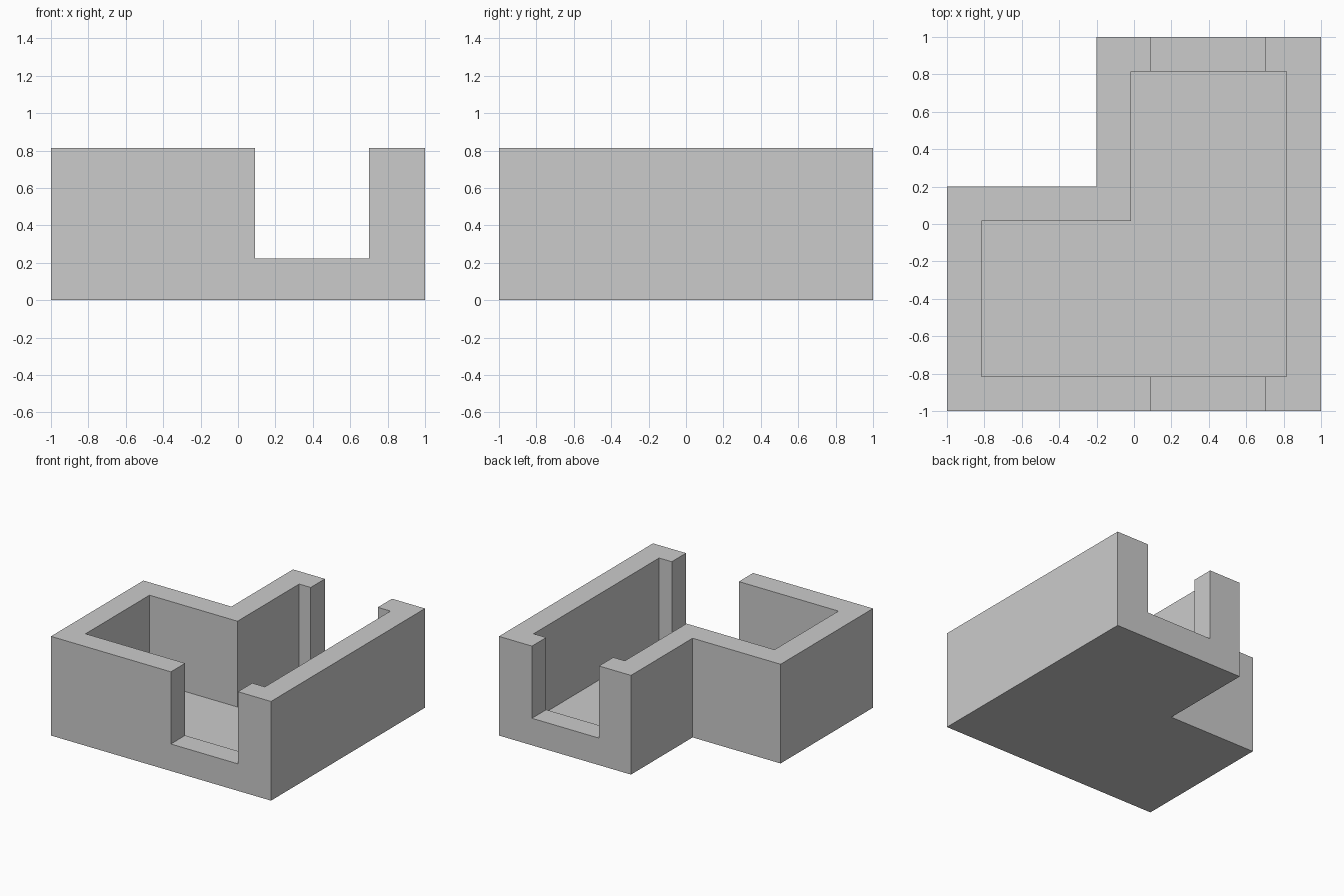
import bpy
import bmesh

HEIGHT, WALL, FLOOR, SILL = 0.815, 0.185, 0.11, 0.222

if "Cube" in bpy.data.objects:
    bpy.data.objects.remove(bpy.data.objects["Cube"], do_unlink=True)

grey = bpy.data.materials.new("plain grey")
grey.use_nodes = True
grey.diffuse_color = (0.6, 0.6, 0.6, 1)
grey.node_tree.nodes["Principled BSDF"].inputs["Base Color"].default_value = (0.6, 0.6, 0.6, 1)


def prism(name, outline, bottom, top):
    """Extrude a flat outline upward into a solid."""
    bm = bmesh.new()
    face = bm.faces.new([bm.verts.new((x, y, bottom)) for x, y in outline])
    grown = bmesh.ops.extrude_face_region(bm, geom=[face])["geom"]
    verts = [v for v in grown if isinstance(v, bmesh.types.BMVert)]
    bmesh.ops.translate(bm, verts=verts, vec=(0, 0, top - bottom))
    bmesh.ops.recalc_face_normals(bm, faces=bm.faces)
    mesh = bpy.data.meshes.new(name)
    bm.to_mesh(mesh)
    bm.free()
    mesh.materials.append(grey)
    obj = bpy.data.objects.new(name, mesh)
    bpy.context.collection.objects.link(obj)
    return obj


def l_outline(inset):
    """L-shaped plan, moved inward by the inset."""
    far, notch = 1 - inset, 0.2 - inset
    return [(-far, -far), (far, -far), (far, far),
            (-notch, far), (-notch, notch), (-far, notch)]


# L-shaped room shell
shell = prism("room_shell", l_outline(0), 0, HEIGHT)

# Room interior, and one cutter for the front and back doorways
cutters = [
    prism("interior_cutter", l_outline(WALL), FLOOR, 1),
    prism("doorway_cutter", [(0.09, -1.2), (0.70, -1.2), (0.70, 1.2), (0.09, 1.2)], SILL, 1),
]
for cutter in cutters:
    cutter.hide_render = True
    cut = shell.modifiers.new(cutter.name, "BOOLEAN")
    cut.operation = "DIFFERENCE"
    cut.solver = "EXACT"
    cut.object = cutter

# Apply the cuts and discard the cutters
bpy.context.view_layer.objects.active = shell
for cutter in cutters:
    bpy.ops.object.modifier_apply(modifier=cutter.name)
    bpy.data.objects.remove(cutter, do_unlink=True)
